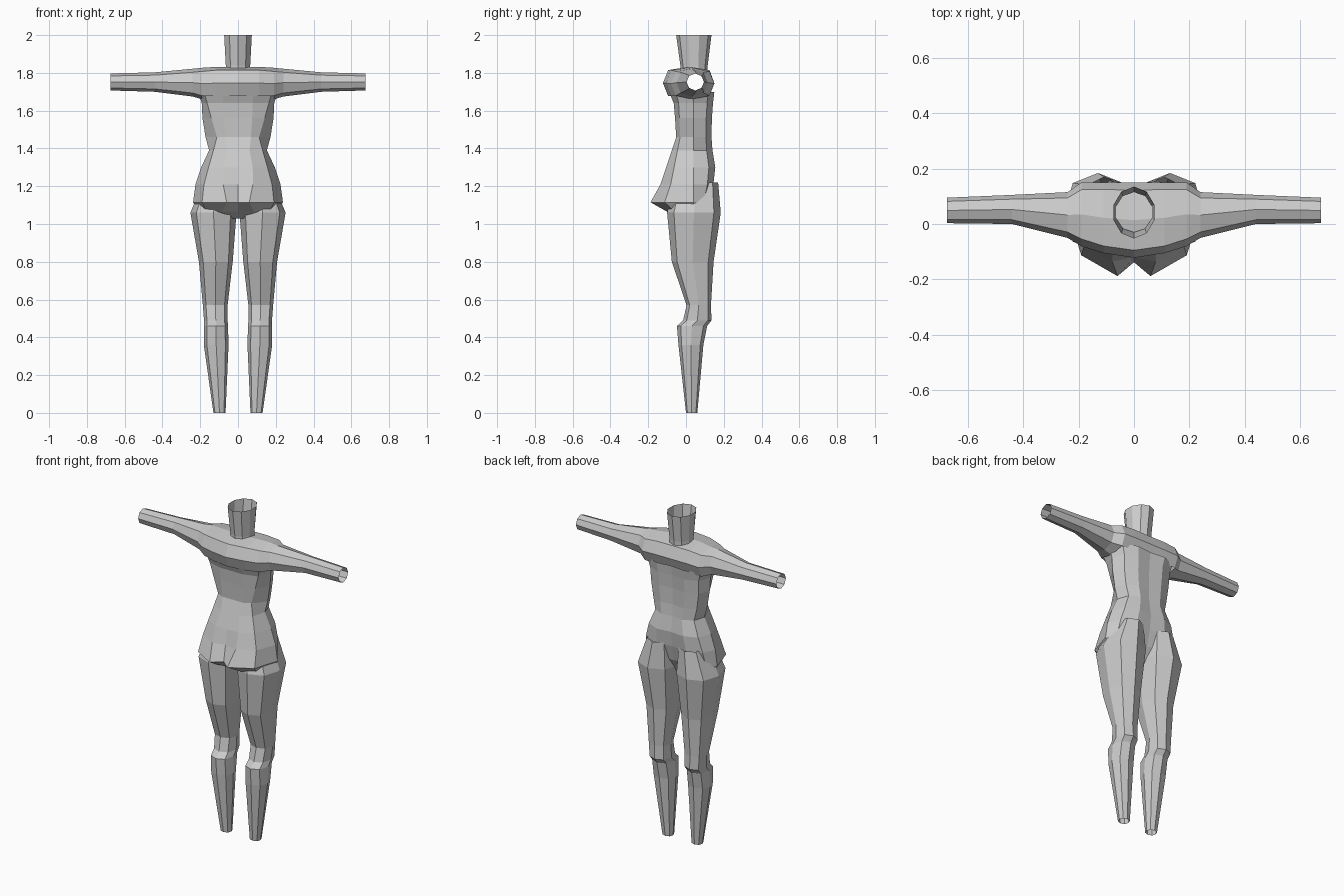
import bpy, bmesh, math

if "Cube" in bpy.data.objects:
    bpy.data.objects.remove(bpy.data.objects["Cube"])

skin = bpy.data.materials.new("plain grey")
skin.diffuse_color = (0.6, 0.6, 0.6, 1)
skin.use_nodes = True
skin.node_tree.nodes["Principled BSDF"].inputs["Base Color"].default_value = skin.diffuse_color


def loft(name, rings, cap_first=False, drop=None):
    """Skin closed rings of points into a tube; drop(centre, normal) removes faces."""
    bm = bmesh.new()
    rows = [[bm.verts.new(p) for p in r] for r in rings]
    n = len(rows[0])
    for a, b in zip(rows, rows[1:]):
        for i in range(n):
            j = (i + 1) % n
            bm.faces.new((a[i], a[j], b[j], b[i]))
    if cap_first:
        bm.faces.new(rows[0][::-1])
    bmesh.ops.recalc_face_normals(bm, faces=bm.faces)
    if drop:
        bm.normal_update()
        gone = [f for f in bm.faces if drop(f.calc_center_median(), f.normal)]
        bmesh.ops.delete(bm, geom=gone, context='FACES')
    me = bpy.data.meshes.new(name)
    bm.to_mesh(me)
    bm.free()
    me.materials.append(skin)
    ob = bpy.data.objects.new(name, me)
    bpy.context.collection.objects.link(ob)
    return ob


def oval(u0, u1, v0, v1, n=8, power=1.0, turn=0.0):
    """Points of a boxy oval filling the given rectangle."""
    pts = []
    for i in range(n):
        a = 2 * math.pi * i / n + turn
        c, s = [math.copysign(abs(t) ** power, t) if abs(t) > 1e-6 else 0
                for t in (math.cos(a), math.sin(a))]
        pts.append(((u0 + u1) / 2 + (u1 - u0) / 2 * c, (v0 + v1) / 2 + (v1 - v0) / 2 * s))
    return pts


# Torso: height, half width, front y, back y, centre groove, inner and outer front width
torso_rows = [
    (1.03, .11, -.03, .07, 0, .4, .8),
    (1.065, .21, -.10, .09, .01, .4, .8),
    (1.115, .238, -.188, .12, .05, .25, .8),
    (1.21, .225, -.135, .145, .015, .35, .8),
    (1.30, .195, -.105, .155, 0, .4, .8),
    (1.39, .153, -.075, .140, 0, .4, .85),
    (1.46, .172, -.052, .135, 0, .4, .65),
    (1.56, .188, -.058, .137, 0, .4, .75),
    (1.64, .192, -.065, .143, 0, .4, .85),
    (1.70, .212, -.09, .150, 0, .4, .85),
]


def torso_ring(z, w, yf, yb, groove, inner, outer):
    half = [(inner * w, yf), (outer * w, yf * .6), (w, .04), (.85 * w, yb * .78), (.45 * w, yb)]
    right = [(x, y, z) for x, y in half]
    left = [(-x, y, z) for x, y in reversed(half)]
    return [(0, yf + groove, z)] + right + [(0, yb * .94, z)] + left


loft("torso", [torso_ring(*r) for r in torso_rows], cap_first=True)

# Arms and shoulders: one open tube from hand to hand: x, y range, z range, boxiness
arm_rows = [
    (.675, .003, .095, 1.707, 1.797, 1.0),
    (.44, .0, .105, 1.700, 1.803, 1.0),
    (.24, -.05, .115, 1.675, 1.822, .85),
    (.19, -.08, .150, 1.660, 1.827, .75),
    (.11, -.105, .150, 1.660, 1.832, .65),
]
side = [[(x, y, z) for y, z in oval(a, b, c, d, 8, p)] for x, a, b, c, d, p in arm_rows]
middle = [(0, y, z) for y, z in oval(-.122, .15, 1.66, 1.832, 8, .65)]
other = [[(-x, y, z) for x, y, z in r] for r in reversed(side)]
loft("arms_and_shoulders", side + [middle] + other,
     drop=lambda c, n: abs(c.x) < .17 and n.z < -.8)

# Neck: open at the top
neck_rows = [(1.80, .068, -.03, .115), (1.84, .068, -.03, .115), (2.0, .077, -.052, .135)]
loft("neck", [[(x, y, z) for x, y in oval(-w, w, a, b, 10, 1, math.pi / 2)]
              for z, w, a, b in neck_rows])

# Legs: height, inner x, outer x, front y, back y
leg_rows = [
    (1.22, .03, .185, -.06, .170),
    (1.06, .008, .252, -.100, .184),
    (.80, .028, .207, -.075, .146),
    (.57, .055, .186, .003, .132),
    (.49, .055, .180, -.015, .135),
    (.46, .053, .180, -.048, .112),
    (.36, .050, .181, -.040, .092),
    (0, .066, .130, .0, .060),
]
for name, s in (("right_leg", 1), ("left_leg", -1)):
    loft(name, [[(s * x, y, z) for x, y in oval(i, o, f, b, 8, .85)]
                for z, i, o, f, b in leg_rows])
